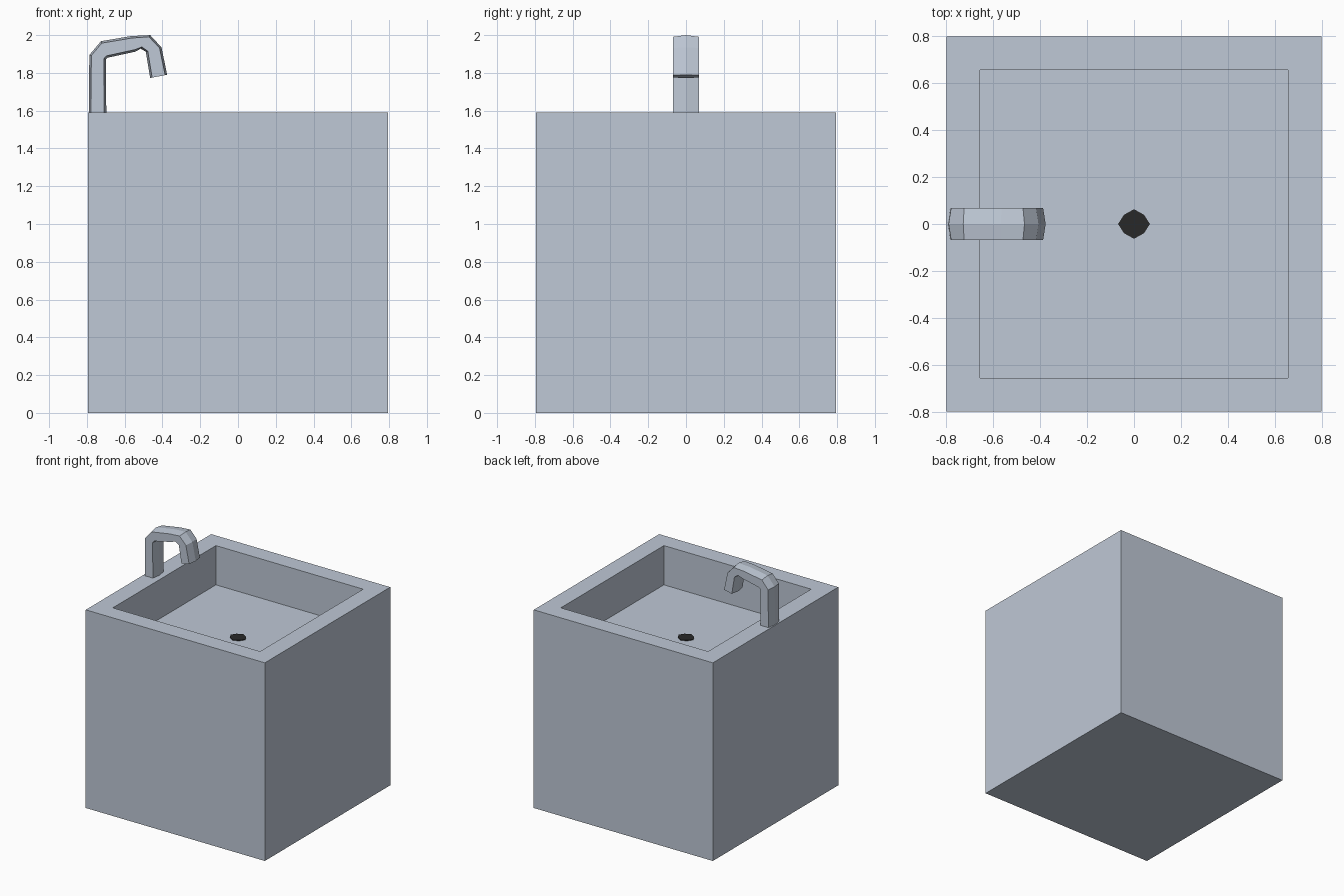
import bpy
import bmesh
from math import cos, sin, pi
from mathutils import Vector

if "Cube" in bpy.data.objects:
    bpy.data.objects.remove(bpy.data.objects["Cube"], do_unlink=True)


def material(name, rgb):
    mat = bpy.data.materials.new(name)
    mat.use_nodes = True
    mat.diffuse_color = (*rgb, 1)
    mat.node_tree.nodes["Principled BSDF"].inputs["Base Color"].default_value = (*rgb, 1)
    return mat


def finish(bm, name, mat):
    bmesh.ops.recalc_face_normals(bm, faces=bm.faces)
    mesh = bpy.data.meshes.new(name)
    bm.to_mesh(mesh)
    bm.free()
    mesh.materials.append(mat)
    obj = bpy.data.objects.new(name, mesh)
    bpy.context.collection.objects.link(obj)
    return obj


steel = material("pale steel blue", (0.52, 0.58, 0.67))
dark = material("drain black", (0.022, 0.022, 0.022))

SIDE = 1.59
RIM = 0.2
DEPTH = 0.315

# Block with a square basin sunk into its top
bm = bmesh.new()
bmesh.ops.create_cube(bm, size=SIDE)
bmesh.ops.translate(bm, verts=bm.verts, vec=(0, 0, SIDE / 2))
top = max(bm.faces, key=lambda f: f.calc_center_median().z)
bmesh.ops.inset_individual(bm, faces=[top], thickness=RIM)
floor = bmesh.ops.extrude_discrete_faces(bm, faces=[top])["faces"][0]
bmesh.ops.translate(bm, verts=floor.verts, vec=(0, 0, -DEPTH))
finish(bm, "basin_block", steel)

# Drain plate on the basin floor
bm = bmesh.new()
ring = [bm.verts.new((0.068 * cos(i * pi / 4), 0.063 * sin(i * pi / 4), SIDE - DEPTH + 0.006))
        for i in range(8)]
for i in (1, 3, 5, 7):
    ring[i].co.x *= 0.88
    ring[i].co.y *= 0.88
bm.faces.new(ring)
rim = bmesh.ops.extrude_face_region(bm, geom=bm.faces[:])["geom"]
bmesh.ops.translate(bm, verts=[v for v in rim if isinstance(v, bmesh.types.BMVert)],
                    vec=(0, 0, -0.005))
finish(bm, "drain", dark)

# Tap: six-sided sections between an outer and an inner outline
outer = [(-0.79, 1.58), (-0.787, 1.895), (-0.725, 1.968), (-0.565, 1.995),
         (-0.465, 2.0), (-0.405, 1.935), (-0.375, 1.79)]
inner = [(-0.697, 1.58), (-0.7, 1.872), (-0.692, 1.88), (-0.545, 1.912),
         (-0.515, 1.928), (-0.488, 1.912), (-0.465, 1.773)]
HALF = 0.068
bm = bmesh.new()
sections = []
for (xo, zo), (xi, zi) in zip(outer, inner):
    a, b = Vector((xo, 0, zo)), Vector((xi, 0, zi))
    step = (b - a).normalized() * 0.011
    side = Vector((0, HALF, 0))
    points = [a, a + step + side, b - step + side, b, b - step - side, a + step - side]
    sections.append([bm.verts.new(p) for p in points])
for s, t in zip(sections, sections[1:]):
    for i in range(6):
        j = (i + 1) % 6
        bm.faces.new((s[i], s[j], t[j], t[i]))
bm.faces.new(sections[0])
bm.faces.new(sections[-1])
finish(bm, "tap", steel)
